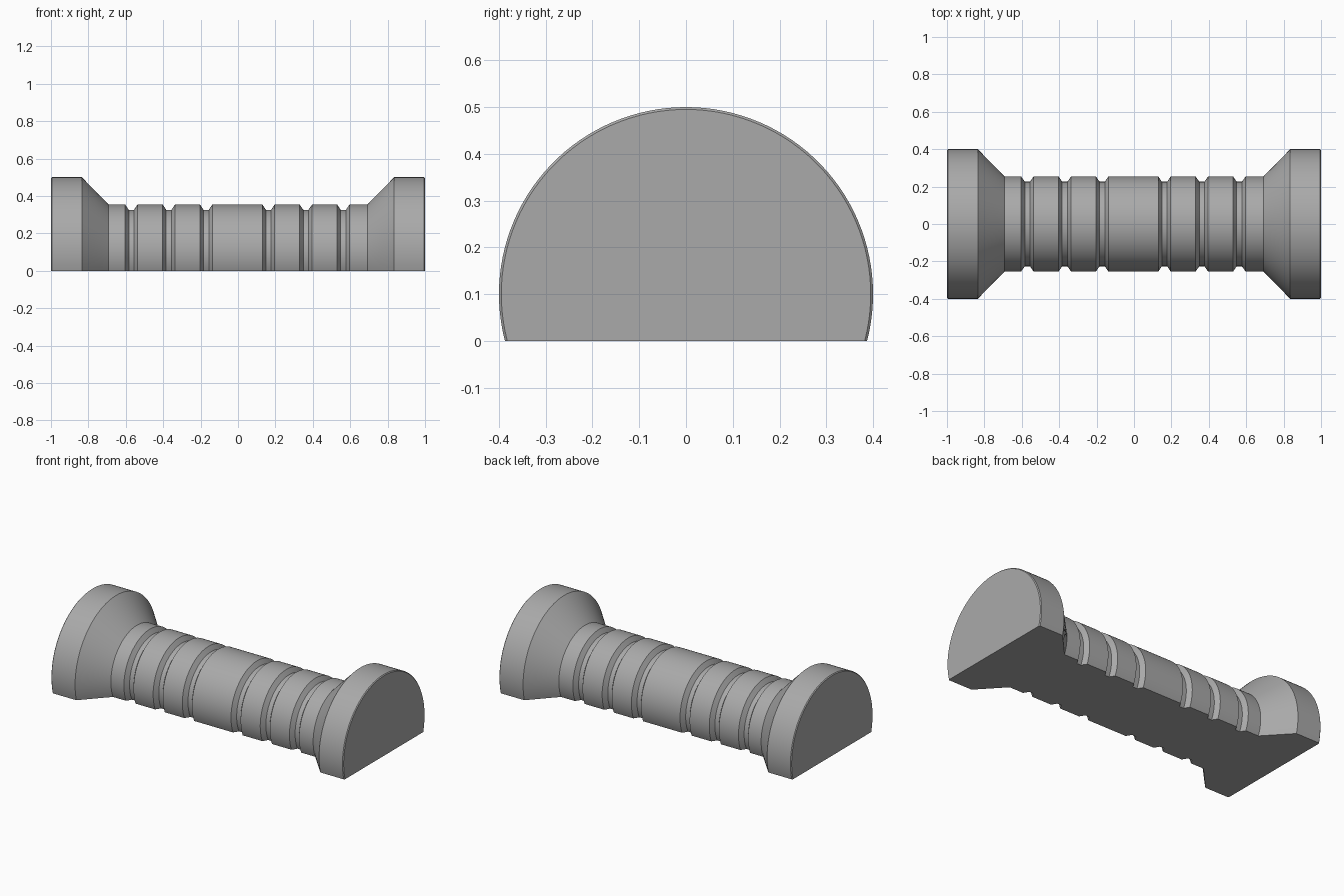
import bpy
import bmesh
import math

cube = bpy.data.objects.get("Cube")
if cube:
    bpy.data.objects.remove(cube)

# Main dimensions
AXIS_Z = 0.1
END_R, BAR_R, GROOVE_R = 0.4, 0.254, 0.226
CHAMFER = 0.005
STEPS = 72
GROOVES = (-0.57, -0.37, -0.17, 0.163, 0.363, 0.563)

grey = bpy.data.materials.new("plain grey")
grey.use_nodes = True
colour = (0.4, 0.4, 0.4, 1.0)
grey.diffuse_color = colour
grey.node_tree.nodes["Principled BSDF"].inputs["Base Color"].default_value = colour

# Lengthwise profile: flared end, grooved bar, flared end
flare = [(1.0, END_R - CHAMFER), (1.0 - CHAMFER, END_R), (0.835, END_R), (0.692, BAR_R)]
profile = [(-x, r) for x, r in flare]
for c in GROOVES:
    profile += [(c - 0.033, BAR_R), (c - 0.014, GROOVE_R),
                (c + 0.014, GROOVE_R), (c + 0.033, BAR_R)]
profile += flare[::-1]


def arc(bm, x, r):
    """Ring of vertices around the axis, open where the flat base cuts it."""
    start = -math.asin(AXIS_Z / r)
    sweep = math.pi - 2 * start
    angles = [start + sweep * i / STEPS for i in range(STEPS + 1)]
    return [bm.verts.new((x, r * math.cos(a), AXIS_Z + r * math.sin(a))) for a in angles]


# Loft the arcs; the closing strip makes the flat base
bm = bmesh.new()
rings = [arc(bm, x, r) for x, r in profile]
for a, b in zip(rings, rings[1:]):
    for i in range(STEPS + 1):
        j = (i + 1) % (STEPS + 1)
        bm.faces.new((a[i], a[j], b[j], b[i]))
bm.faces.new(rings[0])
bm.faces.new(rings[-1])
bmesh.ops.recalc_face_normals(bm, faces=bm.faces)

mesh = bpy.data.meshes.new("grooved_handle")
bm.to_mesh(mesh)
bm.free()
mesh.materials.append(grey)
handle = bpy.data.objects.new("grooved_handle", mesh)
bpy.context.collection.objects.link(handle)

# Smooth round surfaces with crisp edges
bpy.ops.object.select_all(action="DESELECT")
handle.select_set(True)
bpy.context.view_layer.objects.active = handle
bpy.ops.object.shade_smooth_by_angle(angle=math.radians(30))
